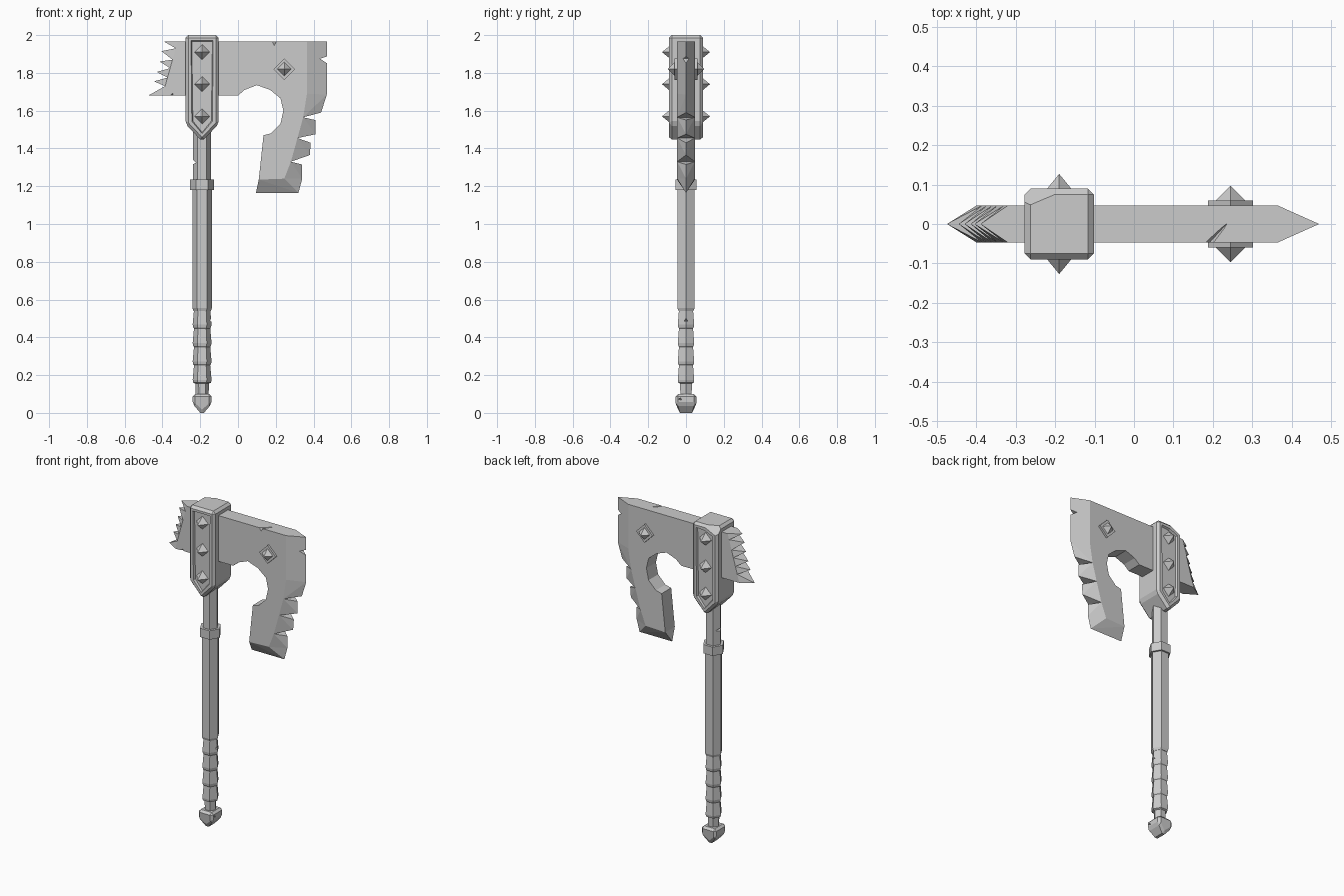
import bpy
import bmesh
from mathutils import Vector
from math import cos, sin, pi

cube = bpy.data.objects.get("Cube")
if cube:
    bpy.data.objects.remove(cube, do_unlink=True)

steel = bpy.data.materials.new("plain grey")
steel.use_nodes = True
GREY = (0.6, 0.6, 0.6, 1)
steel.diffuse_color = GREY
steel.node_tree.nodes["Principled BSDF"].inputs["Base Color"].default_value = GREY

AXIS = -0.19    # x of the handle
HALF = 0.047    # half thickness of the blade


def finish(name, bm):
    bmesh.ops.recalc_face_normals(bm, faces=bm.faces)
    mesh = bpy.data.meshes.new(name)
    bm.to_mesh(mesh)
    bm.free()
    mesh.materials.append(steel)
    ob = bpy.data.objects.new(name, mesh)
    bpy.context.collection.objects.link(ob)
    return ob


def prism_mesh(outline, half):
    """Outline in x, z extruded to both sides in y."""
    bm = bmesh.new()
    face = bm.faces.new([bm.verts.new((x, -half, z)) for x, z in outline])
    out = bmesh.ops.extrude_face_region(bm, geom=[face])["geom"]
    moved = [g for g in out if isinstance(g, bmesh.types.BMVert)]
    bmesh.ops.translate(bm, verts=moved, vec=(0, 2 * half, 0))
    bmesh.ops.recalc_face_normals(bm, faces=bm.faces)
    return bm


def hull(name, points):
    bm = bmesh.new()
    verts = [bm.verts.new(p) for p in points]
    bmesh.ops.convex_hull(bm, input=verts)
    bmesh.ops.dissolve_limit(bm, angle_limit=0.01, verts=bm.verts, edges=bm.edges)
    return finish(name, bm)


def wedge(name, inner, outer):
    """Full thickness at the inner points, sharp at the outer ones."""
    thick = [(x, s * HALF, z) for x, z in inner for s in (-1, 1)]
    return hull(name, thick + [(x, 0, z) for x, z in outer])


def carve(ob, points):
    """Cut a chip shaped as the hull of the points."""
    cutter = hull("chip_cutter", points)
    cutter.hide_render = True
    mod = ob.modifiers.new("chip", "BOOLEAN")
    mod.operation, mod.solver, mod.object = "DIFFERENCE", "EXACT", cutter
    graph = bpy.context.evaluated_depsgraph_get()
    mesh = bpy.data.meshes.new_from_object(ob.evaluated_get(graph))
    ob.modifiers.clear()
    ob.data = mesh
    bpy.data.objects.remove(cutter, do_unlink=True)


def bevel_all(bm, width):
    bmesh.ops.bevel(bm, geom=list(bm.edges), offset=width, segments=1,
                    affect="EDGES", clamp_overlap=True)


def stud(name, x, z, size, base, tip):
    """Diamond pyramid on the front and the back."""
    for side, label in ((-1, "front"), (1, "back")):
        ring = [(x + size * dx, side * base, z + size * dz)
                for dx, dz in ((1, 0), (0, 1), (-1, 0), (0, -1))]
        hull(f"{name}_{label}", ring + [(x, side * tip, z)])


# Blade body, running through the head to the rear teeth
hook = [(.11, 1.235), (.135, 1.47), (.175, 1.48), (.225, 1.53), (.24, 1.6),
        (.225, 1.665), (.17, 1.71), (.1, 1.735), (.035, 1.71), (0, 1.68)]
bevel_line = [(.365, 1.965), (.365, 1.69), (.345, 1.565), (.315, 1.455),
              (.28, 1.33), (.245, 1.24)]
body = finish("blade_body", prism_mesh(
    [(-.32, 1.965)] + bevel_line + hook + [(-.4, 1.68)], HALF))
carve(body, [(.155, -.06, 1.99), (.205, -.06, 1.99), (.24, .005, 1.99),
             (.18, -.06, 1.94), (.235, 0, 1.96)])
carve(body, [(-.375, -.06, 1.67), (-.34, -.06, 1.67), (-.345, -.06, 1.7),
             (-.35, 0, 1.67)])

# Cutting edge: upper edge, its corner, three broken teeth and the hook tip
edges = [[(.47, 1.965), (.47, 1.685)], [(.47, 1.685), (.44, 1.59)],
         [(.41, 1.55), (.41, 1.475)], [(.385, 1.43), (.38, 1.365)],
         [(.34, 1.315), (.34, 1.24)]]
for i, outer in enumerate(edges):
    piece = wedge(f"cutting_edge_{i + 1}", bevel_line[i:i + 2], outer)
    if i == 0:
        carve(piece, [(x, y, z) for y in (-.06, .06)
                      for x, z in ((.435, 1.875), (.48, 1.89), (.48, 1.845))])
wedge("hook_tip", [hook[0], bevel_line[-1]],
      [(.095, 1.165), (.32, 1.165), (.34, 1.24)])

# Rear teeth along the slanted back
notch_z = [1.965, 1.93, 1.87, 1.825, 1.775, 1.73, 1.68]
tips = [(-.39, 1.965), (-.405, 1.915), (-.415, 1.86), (-.43, 1.805),
        (-.445, 1.755), (-.475, 1.68)]
for i, tip in enumerate(tips):
    inner = [(-.32 - .28 * (1.965 - z), z) for z in notch_z[i:i + 2]]
    wedge(f"rear_tooth_{i + 1}", inner, [tip])

# Head block: chamfered, one worn corner, recessed panels
w = .088
bm = prism_mesh([(AXIS - w, 2), (AXIS + w, 2), (AXIS + w, 1.53),
                 (AXIS, 1.437), (AXIS - w, 1.53)], .09)
bevel_all(bm, .015)
bmesh.ops.bisect_plane(bm, geom=bm.verts[:] + bm.edges[:] + bm.faces[:],
                       plane_co=(-.26, .05, 2), plane_no=Vector((-.39, .92, .8)),
                       clear_outer=True)
bmesh.ops.holes_fill(bm, edges=[e for e in bm.edges if e.is_boundary], sides=0)
bmesh.ops.recalc_face_normals(bm, faces=bm.faces)
panels = [f for f in bm.faces if abs(f.normal.y) > .99]
bmesh.ops.inset_individual(bm, faces=panels, thickness=.02)
bmesh.ops.inset_individual(bm, faces=panels, thickness=.006, depth=-.012)
finish("head_block", bm)

# Studs on the head and the blade
for i, z in enumerate((1.91, 1.74, 1.57)):
    stud(f"head_stud_{i + 1}", AXIS, z, .042, .076, .127)
sx, sz, r = .245, 1.82, .057
finish("blade_stud_plate", prism_mesh(
    [(sx + r, sz), (sx, sz + r), (sx - r, sz), (sx, sz - r)], .06))
stud("blade_stud", sx, sz, .038, .059, .097)


def hex_shaft(name, profile):
    """Six-sided lathe from (height, radius) pairs."""
    bm = bmesh.new()
    rings = [[bm.verts.new((AXIS + rad * cos(k * pi / 3), rad * sin(k * pi / 3), z))
              for k in range(6)] for z, rad in profile]
    for a, b in zip(rings, rings[1:]):
        for k in range(6):
            n = (k + 1) % 6
            bm.faces.new((a[k], a[n], b[n], b[k]))
    bm.faces.new(rings[0])
    bm.faces.new(rings[-1])
    return finish(name, bm)


# Handle, collar and wrapped grip
shaft = hex_shaft("handle", [(.54, .046), (.555, .052), (1.2, .052),
                             (1.21, .047), (1.6, .047)])
carve(shaft, [(x, y, z) for y in (-.03, .03)
              for x, z in ((-.222, 1.325), (-.25, 1.35), (-.25, 1.31))])
hex_shaft("collar", [(1.18, .064), (1.235, .064)])

profile = [(.07, .034), (.155, .036)]
for i in range(4):
    low = .16 + .0975 * i
    profile += [(low, .047), (low + .015, .05), (low + .0925, .043)]
grip = hex_shaft("grip", profile)
carve(grip, [(-.16, 0, .49), (-.13, -.025, .48), (-.13, .025, .48),
             (-.13, 0, .51)])

# Pommel: pointed block with chamfered edges
w = .05
bm = prism_mesh([(AXIS - w, .1), (AXIS + w, .1), (AXIS + w, .045),
                 (AXIS, 0), (AXIS - w, .045)], .055)
bevel_all(bm, .013)
low = min(v.co.z for v in bm.verts)
for v in bm.verts:
    if v.co.z < .03:
        v.co.y *= .75
        v.co.z -= low if v.co.z < low + .004 else 0
pommel = finish("pommel", bm)
carve(pommel, [(-.16, -.035, .075), (-.12, -.05, .07), (-.12, -.01, .06),
               (-.12, -.02, .085)])
